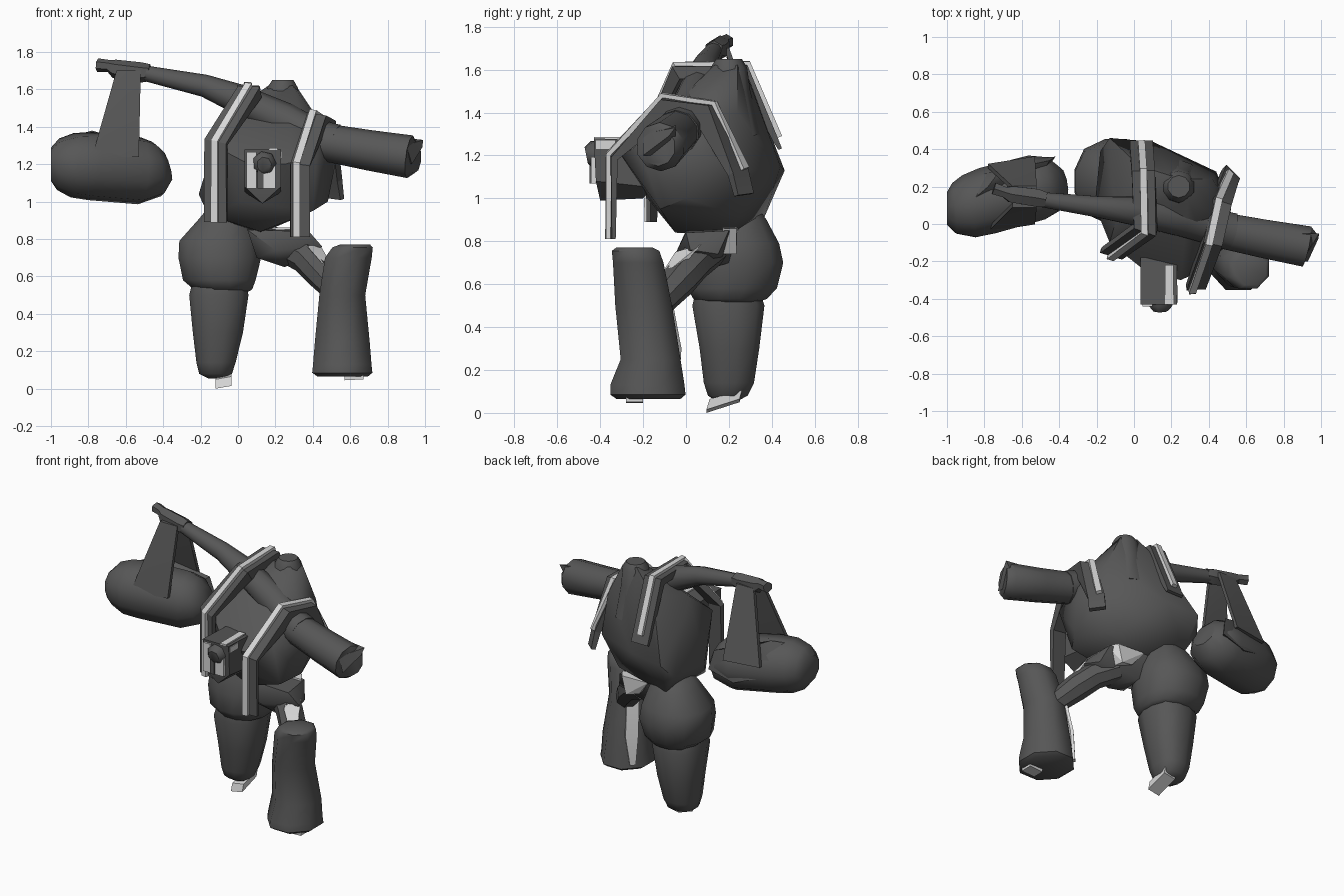
import bpy, bmesh, math
from mathutils import Vector

def material(name, v):
    m = bpy.data.materials.new(name)
    m.diffuse_color = (v, v, v, 1)
    return m

DARK = material("dark grey", 0.095)
LIGHT = material("light grey", 0.68)

def finish(name, bm, mat, angle=42):
    bmesh.ops.recalc_face_normals(bm, faces=bm.faces)
    me = bpy.data.meshes.new(name)
    bm.to_mesh(me)
    bm.free()
    me.materials.append(mat)
    me.shade_smooth()
    me.set_sharp_from_angle(angle=math.radians(angle))
    ob = bpy.data.objects.new(name, me)
    bpy.context.collection.objects.link(ob)
    return ob

def hull(name, pts, mat=DARK, angle=42):
    bm = bmesh.new()
    vs = [bm.verts.new(p) for p in pts]
    r = bmesh.ops.convex_hull(bm, input=vs)
    junk = {g for g in r["geom_interior"] + r["geom_unused"] if isinstance(g, bmesh.types.BMVert)}
    bmesh.ops.delete(bm, geom=list(junk), context='VERTS')
    bmesh.ops.dissolve_limit(bm, angle_limit=0.05, verts=bm.verts, edges=bm.edges)
    return finish(name, bm, mat, angle)

def skin(name, rings, mat, angle=42):
    bm = bmesh.new()
    rs = [[bm.verts.new(p) for p in ring] for ring in rings]
    n = len(rs[0])
    for a, b in zip(rs, rs[1:]):
        for i in range(n):
            bm.faces.new((a[i], a[(i+1) % n], b[(i+1) % n], b[i]))
    bm.faces.new(rs[0])
    bm.faces.new(rs[-1])
    return finish(name, bm, mat, angle)

def tube(name, secs, mat=DARK, sides=10, up=(0, 0, 1)):
    # secs: x, y, z, radius
    P = [Vector(s[:3]) for s in secs]
    rings = []
    for i, s in enumerate(secs):
        t = (P[min(i+1, len(P)-1)] - P[max(i-1, 0)]).normalized()
        u = t.cross(Vector(up)).normalized()
        w = t.cross(u)
        rings.append([P[i] + s[3] * (math.cos(a) * u + math.sin(a) * w)
                      for a in (2 * math.pi * (k + .5) / sides for k in range(sides))])
    return skin(name, rings, mat)

def loft(name, secs, sides=12, square=0.5):
    # secs: z, x min, x max, y min, y max; square 0 gives an ellipse
    rings = []
    for z, x0, x1, y0, y1 in secs:
        ring = []
        for k in range(sides):
            a = 2 * math.pi * (k + .5) / sides
            c, s = math.cos(a), math.sin(a)
            e = max(abs(c), abs(s)) ** square
            ring.append(((x0+x1)/2 + (x1-x0)/2 * c/e, (y0+y1)/2 + (y1-y0)/2 * s/e, z))
        rings.append(ring)
    return skin(name, rings, DARK, 52)

def band(name, path, sides, centre, half, top, depths, mat, shift=0.0):
    # rectangular strip following a path, its depth reaching towards the centre
    P = [Vector(p) for p in path]
    rings = []
    for i, p in enumerate(P):
        t = (P[min(i+1, len(P)-1)] - P[max(i-1, 0)]).normalized()
        s = Vector(sides[i])
        s = (s - t * s.dot(t)).normalized()
        n = s.cross(t).normalized()
        if n.dot(p - Vector(centre)) < 0:
            n = -n
        p = p + s * shift
        rings.append([p + s*half + n*top, p - s*half + n*top,
                      p - s*half - n*depths[i], p + s*half - n*depths[i]])
    return skin(name, rings, mat, 20)

def block(name, lo, hi, mat, tilt=0.0):
    pts = [(x, y, z + tilt * (x - lo[0])) for x in (lo[0], hi[0])
           for y in (lo[1], hi[1]) for z in (lo[2], hi[2])]
    return hull(name, pts, mat, 20)

# Torso with hunched back
hull("torso", [
    (.17, .14, 1.6), (.29, .13, 1.62), (.19, .26, 1.64), (.31, .24, 1.62),
    (-.08, .08, 1.45), (.47, .02, 1.38), (.03, .31, 1.5), (.42, .24, 1.4),
    (-.13, -.1, 1.3), (.42, -.22, 1.25), (.25, -.3, 1.2), (.06, -.25, 1.2),
    (-.13, .46, 1.13), (.1, .44, 1.15), (.44, .28, 1.13), (.52, .08, 1.2),
    (-.21, .1, 1.04), (-.18, .39, 1.04), (-.1, .36, .9), (.33, .25, .92),
    (.48, 0, 1.0), (.4, -.12, .95), (.12, -.05, .84), (.12, .2, .83),
    (-.16, .02, .93), (.02, -.18, 1.0)], angle=50)
tube("back_hump", [(.22, .2, 1.3, .15), (.235, .2, 1.5, .1), (.24, .2, 1.61, .085),
                   (.24, .2, 1.65, .06)], up=(0, 1, 0))

# Long arm running across the shoulders, and the opposite arm stub
tube("long_arm", [(-.49, .13, 1.685, .042), (-.18, .09, 1.62, .06), (0, .07, 1.55, .08),
                  (.25, .03, 1.43, .1), (.4, -.01, 1.345, .1), (.52, -.04, 1.31, .105)])
tube("arm_stub", [(.45, -.03, 1.32, .1), (.7, -.08, 1.275, .108), (.92, -.12, 1.24, .115),
                  (.94, -.13, 1.24, .09)])
hull("arm_stub_tip", [(.9, -.05, 1.34), (.99, -.05, 1.33), (.985, -.08, 1.29),
                      (.93, -.2, 1.2), (.9, -.2, 1.3), (.9, -.05, 1.2)])
tube("wrist_cuff", [(-.47, .13, 1.69, .045), (-.52, .14, 1.69, .055), (-.66, .16, 1.71, .05),
                    (-.69, .17, 1.725, .033), (-.75, .19, 1.73, .036)], sides=6)

# Hanging drum and its straps
tube("drum", [(-1.0, .08, 1.2, .09), (-.96, .08, 1.2, .14), (-.88, .09, 1.195, .175),
              (-.78, .12, 1.19, .185), (-.52, .19, 1.165, .182), (-.43, .21, 1.175, .15),
              (-.38, .22, 1.19, .085)], sides=9)
hull("drum_cap", [(-.92, .08, 1.34), (-.78, .2, 1.38), (-.72, .28, 1.36), (-.45, .34, 1.28),
                  (-.42, .36, 1.15), (-.6, .35, 1.1), (-.9, .26, 1.2), (-.6, .1, 1.2)])
for side, y0, y1 in (("front", .1, -.03), ("back", .19, .31)):
    hull(side + "_drum_strap", [
        (x, y + d, z) for x, y, z in ((-.65, y0, 1.7), (-.52, y0, 1.7),
                                      (-.78, y1, 1.24), (-.53, y1 + .04, 1.24))
        for d in (-.012, .012)], angle=20)

# Two harness bands with pale ridges; the dark strap runs on past the ridge
L, L2 = (.95, -.25, 0), (1, 0, 0)
R, R2, R3 = (1, .1, 0), (.9, -.2, -.1), (.7, -.65, -.25)
bands = {
    "left": ([(-.12, -.16, .89), (-.12, -.165, 1.32), (.06, -.04, 1.61), (.05, .28, 1.615),
              (.04, .42, 1.28), (.04, .44, 1.23)], (L, L, L, L2, L2, L2),
             (.1, .15, 1.1), (.01, .025, .06, .05, .02, .01), .062, .0),
    "right": ([(.31, -.345, .81), (.31, -.345, 1.2), (.4, -.1, 1.465), (.45, .12, 1.43),
               (.5, .265, 1.13), (.51, .29, 1.02)], (R, R, R, R2, R3, R3),
              (.3, .05, 1.0), (.01, .025, .09, .09, .03, .02), .052, .022)}
for side, (path, sv, c, depths, half, shift) in bands.items():
    band(side + "_harness", path, sv, c, half, .008, depths, DARK, shift)
    band(side + "_harness_ridge", path[:-1], sv, c, .019, .03, [.005] * 5, LIGHT)

# Head with pale face plates and snout
hull("head", [(x, y, z) for x in (.035, .23) for y, z in
              ((-.42, 1.08), (-.43, 1.28), (-.18, 1.27), (-.15, 1.05))]
     + [(.13, -.4, .99), (.13, -.2, 1.0)], angle=25)
block("face_plate_left", (.045, -.442, 1.07), (.1, -.41, 1.265), LIGHT)
block("face_plate_right", (.135, -.442, 1.07), (.2, -.41, 1.19), LIGHT)
block("crown_strip", (.165, -.43, 1.277), (.21, -.22, 1.286), LIGHT)
block("cheek_plate", (.223, -.42, 1.23), (.235, -.33, 1.27), LIGHT)
tube("snout", [(.14, -.38, 1.205, .07), (.14, -.44, 1.205, .064), (.14, -.465, 1.2, .04)], sides=7)
block("snout_bar", (.105, -.45, 1.07), (.135, -.42, 1.2), DARK)

# Standing leg
loft("standing_thigh", [(.515, -.14, .05, .1, .33), (.53, -.24, .08, .03, .38),
                        (.58, -.3, .1, 0, .43), (.7, -.325, .13, .0, .46),
                        (.79, -.32, .12, .02, .44), (.9, -.22, .08, .06, .38),
                        (.97, -.16, .05, .1, .33)], square=.15)
loft("standing_shin", [(.055, -.16, -.06, .14, .24), (.08, -.21, -.03, .1, .29),
                       (.14, -.225, -.01, .08, .32), (.3, -.245, .03, .06, .345),
                       (.5, -.265, .06, .025, .37), (.56, -.25, .05, .04, .35)], square=.25)
hull("standing_foot", [(x, y, z + d) for x, d in ((-.12, 0), (-.035, .015))
                       for y, z in ((.095, .0), (.11, .05), (.25, .05), (.26, .09))], LIGHT, 20)

# Pelvis and bent leg
hull("pelvis", [(.05, .0, .85), (.05, .25, .86), (.38, .0, .84), (.36, .2, .85),
                (.45, .02, .76), (.4, .15, .74), (.25, .05, .65), (.1, .02, .7),
                (.12, .2, .7), (.2, -.05, .74)])
tube("bent_thigh", [(.24, .12, .76, .08), (.36, .04, .7, .085), (.44, -.03, .62, .085),
                    (.53, -.12, .52, .07)], sides=8)
hull("knee_plate", [(.35, .04, .78), (.43, .07, .785), (.49, -.06, .68), (.45, -.1, .67),
                    (.38, -.05, .75), (.46, .0, .7)], LIGHT, 20)
hull("hip_plate", [(.1, .17, .865), (.36, .17, .86), (.32, .235, .86), (.12, .24, .865),
                   (.29, .235, .74), (.2, .22, .76), (.3, .16, .74)], LIGHT, 20)
loft("bent_shin", [(.065, .42, .7, -.33, -.02), (.085, .39, .725, -.36, .005),
                   (.13, .395, .72, -.36, .0), (.25, .405, .71, -.31, -.02),
                   (.5, .43, .685, -.335, -.06), (.7, .46, .72, -.345, -.1),
                   (.755, .5, .725, -.35, -.12), (.77, .54, .71, -.33, -.15)], sides=8)
# Pale stripe on the inner rear face of the shin
hull("calf_stripe", [(x + d, y - d, z) for x, y, z in
                     ((.446, -.13, .52), (.5, -.072, .52), (.425, -.09, .3), (.48, -.03, .3),
                      (.43, -.07, .11), (.455, -.043, .11)) for d in (-.009, .004)], LIGHT, 20)
block("bent_foot", (.57, -.28, .045), (.67, -.2, .08), LIGHT, .05)
